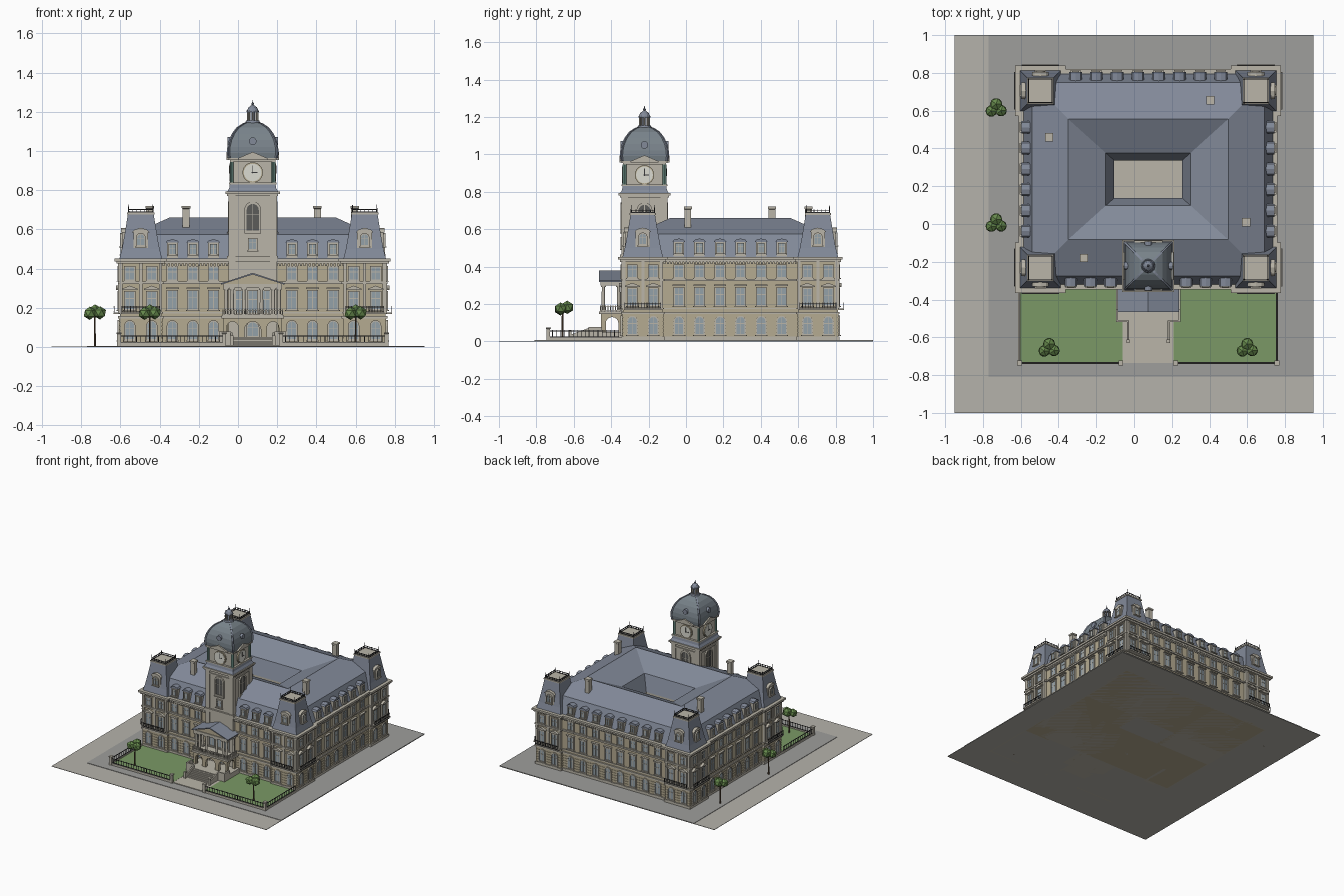
import bpy, bmesh, math
from mathutils import Matrix, Vector

if "Cube" in bpy.data.objects:
    bpy.data.objects.remove(bpy.data.objects["Cube"])

STONE, TRIM, ROOF = (.71, .67, .57), (.73, .71, .66), (.51, .54, .60)
GLASS, IRON, LEAF = (.58, .63, .66), (.22, .22, .23), (.40, .54, .30)
parts, I = {}, Matrix()
CX, CY = .075, .237            # centre of the building
HX, HY = .66, .557             # half sizes of the main walls
PX, PY, PH = .571, .468, .107  # corner pavilion centres and half width

def T(x, y, z=0): return Matrix.Translation((x, y, z))
def R(k): return Matrix.Rotation(k * math.pi / 2, 4, 'Z')
C = T(CX, CY)

def bm_of(name, col):
    return parts.setdefault(name, (bmesh.new(), col))[0]

def add(name, col, verts, faces, M=I):
    bm = bm_of(name, col)
    vs = [bm.verts.new(M @ Vector(v)) for v in verts]
    for f in faces:
        bm.faces.new([vs[i] for i in f])

def loft(name, col, rings, M=I, closed=False):
    """Stack of rectangles (half x, half y, z); closed joins last to first."""
    v = [(sx * a, sy * b, z) for a, b, z in rings for sx, sy in ((-1, -1), (1, -1), (1, 1), (-1, 1))]
    n = len(rings)
    f = [(4 * i + j, 4 * i + (j + 1) % 4, (4 * i + 4) % (4 * n) + (j + 1) % 4, (4 * i + 4) % (4 * n) + j)
         for i in range(n if closed else n - 1) for j in range(4)]
    if not closed:
        f += [(3, 2, 1, 0), tuple(range(4 * n - 4, 4 * n))]
    add(name, col, v, f, M)

def box(name, col, x0, x1, y0, y1, z0, z1, M=I):
    a, b = (x1 - x0) / 2, (y1 - y0) / 2
    loft(name, col, [(a, b, z0), (a, b, z1)], M @ T((x0 + x1) / 2, (y0 + y1) / 2))

def prism(name, col, pts, y0, y1, M=I):
    n = len(pts)
    v = [(x, y, z) for y in (y0, y1) for x, z in pts]
    add(name, col, v, [tuple(range(n)), tuple(range(2 * n - 1, n - 1, -1))] +
        [(i, (i + 1) % n, n + (i + 1) % n, n + i) for i in range(n)], M)

def frame(name, col, a, b, y0, y1, M=I):
    n = len(a)
    v = [(x, y, z) for p, y in ((a, y0), (b, y0), (b, y1), (a, y1)) for x, z in p]
    add(name, col, v, [(k * n + i, k * n + (i + 1) % n, (k + 1) % 4 * n + (i + 1) % n, (k + 1) % 4 * n + i)
                       for k in range(4) for i in range(n)], M)

def cyl(name, col, x, y, z0, z1, r0, r1=None, n=10, M=I):
    bmesh.ops.create_cone(bm_of(name, col), cap_ends=True, segments=n, radius1=r0,
                          radius2=r0 if r1 is None else r1, depth=z1 - z0, matrix=M @ T(x, y, (z0 + z1) / 2))

def ball(name, col, p, r, M=I, s=1):
    bmesh.ops.create_icosphere(bm_of(name, col), subdivisions=s, radius=r, matrix=M @ T(*p))

def outline(w, z0, z1, arch):
    r = w / 2
    if not arch:
        return [(-r, z0), (r, z0), (r, z1), (-r, z1)]
    return [(-r, z0), (r, z0)] + [(r * math.cos(t * math.pi / 8), z1 - r + r * math.sin(t * math.pi / 8)) for t in range(9)]

def window(M, u, y, w, z0, z1, arch=False, ped=False, t=.007, col=GLASS):
    """Window on the wall plane y of a side frame M: glass, surround, bars, sill."""
    W = M @ T(u, y)
    prism('window_glass' if col == GLASS else 'louvres', col, outline(w, z0, z1, arch), -.005, .01, W)
    frame('window_surrounds', TRIM, outline(w, z0, z1, arch), outline(w + 2 * t, z0 - t, z1 + t, arch), -.011, .01, W)
    box('window_bars', TRIM, -.0015, .0015, -.007, 0, z0, z1, W)
    box('window_bars', TRIM, -w / 2, w / 2, -.007, 0, z0 + (z1 - z0) * .6, z0 + (z1 - z0) * .6 + .003, W)
    box('window_sills', TRIM, -w / 2 - .012, w / 2 + .012, -.016, .01, z0 - t - .005, z0 - t, W)
    if ped:
        prism('window_pediments', TRIM, [(-.04, z1 + .012), (.04, z1 + .012), (.04, z1 + .017), (0, z1 + .033), (-.04, z1 + .017)], -.02, .01, W)

def blocks(name, col, z0, z1, e):
    """Four wings round the court plus four corner pavilions, grown by e."""
    for s in (-1, 1):
        for M, a, b, c in ((C, HX, HY, .10), (C @ R(1), HY, HX, .18)):
            lo, hi = sorted((s * (b + e), s * c))
            box(name, col, -a - e, a + e, lo, hi, z0, z1, M)
        for q in (-1, 1):
            loft(name, col, [(PH + e, PH + e, z0), (PH + e, PH + e, z1)], C @ T(s * PX, q * PY))

def railing(M, x0, x1, y, z0, z1, step=.015, w=.003, col=IRON, name='railings'):
    n = max(1, round((x1 - x0) / step))
    for i in range(n + 1):
        x = x0 + (x1 - x0) * i / n
        box(name, col, x - w / 2, x + w / 2, y - w / 2, y + w / 2, z0, z1, M)
    for z in (z0 + .004, z1 - .004):
        box(name, col, x0, x1, y - .002, y + .002, z - .002, z + .002, M)

# Ground: road, pavement, lawn, path, court floor
box('road', (.71, .70, .67), -.95, .95, -1, 1, 0, .003)
box('pavement', (.62, .62, .61), -.77, .95, -.81, 1, .001, .006)
for x0, x1 in ((-.61, -.06), (.21, .76)):
    box('lawn', (.48, .60, .40), x0, x1, -.735, -.33, .001, .012)
box('path', TRIM, -.06, .21, -.735, -.33, .001, .011)
box('court_floor', TRIM, -.11, .26, .13, .345, .005, .02)

# Walls, rusticated courses, belts and cornice
blocks('walls', STONE, 0, .44, 0)
blocks('plinth', TRIM, 0, .025, .008)
for i in range(6):
    blocks('rustication', STONE, .028 + i * .02, .045 + i * .02, .003)
for z0, z1, e in ((.146, .158, .01), (.172, .178, .006), (.322, .334, .01), (.425, .437, .016), (.437, .452, .026)):
    blocks('belts_and_cornice', TRIM, z0, z1, e)

# Mansard ring roof with central court
loft('main_roof', ROOF, [(.66, .557, .452), (.615, .512, .575), (.425, .32, .66), (.225, .14, .575), (.18, .10, .452)], C, True)
# Corner pavilion roofs
for sx in (-1, 1):
    for sy in (-1, 1):
        M = C @ T(sx * PX, sy * PY)
        loft('pavilion_roofs', ROOF, [(h, h, z) for h, z in ((.108, .452), (.096, .50), (.085, .56), (.075, .62), (.066, .675))], M)
        loft('pavilion_caps', TRIM, [(.07, .07, .675), (.07, .07, .685)], M)
        for k in range(4):
            railing(M @ R(k), -.062, .062, -.062, .685, .705, .02, name='cresting')
            cyl('cresting', IRON, .062, .062, .685, .728, .004, .001, 6, M @ R(k))

# Facades
for k in range(4):
    M = C @ R(k)
    L, H, P = (HX, HY, PX) if k % 2 == 0 else (HY, HX, PX - .103)
    mid = {0: (.2, .305, .41), 2: (.055, .165, .275, .385)}.get(k, (.055, .165, .275))
    for s in (-1, 1):
        for u in mid:
            window(M, s * u, -H, .044, .04, .13, True)
            window(M, s * u, -H, .044, .195, .285)
            box('window_hoods', TRIM, s * u - .033, s * u + .033, -H - .018, -H, .297, .303, M)
            window(M, s * u, -H, .044, .345, .405)
            # dormer
            D = M @ T(s * u, -H)
            box('dormers', TRIM, -.028, .028, -.004, .06, .455, .532, D)
            prism('dormer_roofs', ROOF, [(-.034, .532), (.034, .532), (.026, .543), (0, .55), (-.026, .543)], -.01, .07, D)
            window(M, s * u, -H - .004, .03, .475, .522, t=.004)
        Hp = H + .018
        for du in (-.056, .056):
            window(M, s * P + du, -Hp, .044, .04, .13, True)
            window(M, s * P + du, -Hp, .044, .195, .28, ped=True)
            window(M, s * P + du, -Hp, .044, .345, .405)
        # pavilion corner pilasters, balcony, large dormer
        for du in (-.1, 0, .1):
            for z0, z1 in ((.178, .322), (.334, .425)):
                box('pilasters', TRIM, s * P + du - .008, s * P + du + .008, -Hp - .008, -Hp + .01, z0, z1, M)
        box('balconies', TRIM, s * P - .1, s * P + .1, -Hp - .032, -Hp, .168, .176, M)
        railing(M, s * P - .097, s * P + .097, -Hp - .029, .176, .208)
        D = M @ T(s * P, -Hp)
        box('pavilion_dormers', TRIM, -.038, .038, .012, .07, .5, .585, D)
        prism('pavilion_dormers', TRIM, [(-.044, .585), (.044, .585), (.03, .6), (0, .608), (-.03, .6)], .006, .07, D)
        window(M, s * P, -Hp + .012, .036, .52, .575, True)
    n = round(2 * (P - PH) / .018)
    for i in range(n):
        u = -(P - PH) + (i + .5) * .018
        box('dentils', TRIM, u - .005, u + .005, -H - .014, -H, .413, .425, M)

# Chimneys
for x, y in ((-.45, .46), (.405, .655), (.595, .01), (-.265, -.18)):
    loft('chimneys', TRIM, [(.018, .018, .5), (.018, .018, .705), (.022, .022, .708), (.022, .022, .72)], T(x, y))

# Clock tower
TW = T(CX, -.222)
loft('tower_body', TRIM, [(.116, .116, 0), (.116, .116, .77)], TW)
for h, z0, z1 in ((.13, .45, .465), (.123, .74, .75), (.13, .77, .78), (.138, .78, .792), (.122, .83, .84), (.116, .945, .953), (.124, .953, .963)):
    loft('tower_cornices', TRIM, [(h, h, z0), (h, h, z1)], TW)
loft('tower_skirt_roof', ROOF, [(.13, .13, .792), (.12, .12, .81), (.116, .116, .832)], TW)
loft('clock_stage', TRIM, [(.106, .106, .83), (.106, .106, .95)], TW)
dome = [(.12, .963), (.124, .99), (.122, 1.02), (.114, 1.055), (.098, 1.09), (.075, 1.12), (.045, 1.14), (.03, 1.146)]
loft('dome', (.47, .51, .54), [(h, h, z) for h, z in dome], TW)
for k in range(4):
    M = TW @ R(k)
    for s in (-1, 1):
        box('tower_pilasters', TRIM, s * .105 - .018, s * .105 + .018, -.123, -.1, 0, .77, M)
    window(M, 0, -.116, .062, .595, .73, True, t=.012, col=(.36, .36, .35))
    window(M, 0, -.116, .036, .5, .55)
    cyl('clock_corner_columns', (.45, .60, .56), .107, .107, .84, .945, .01, n=8, M=M)
    # clock face, hands, gable
    F = M @ T(0, -.106, .89) @ Matrix.Rotation(math.pi / 2, 4, 'X')
    cyl('clock_rims', STONE, 0, 0, 0, .01, .052, n=24, M=F)
    cyl('clock_faces', (.86, .86, .82), 0, 0, .005, .013, .045, n=24, M=F)
    box('clock_hands', IRON, -.002, .002, -.005, .035, .013, .015, F)
    box('clock_hands', IRON, -.005, .024, -.002, .002, .013, .015, F)
    prism('clock_gables', TRIM, [(-.075, .955), (.075, .955), (.075, .963), (0, .995), (-.075, .963)], -.134, -.1, M)
    # dome rib and round window
    pts = [(h * 1.414, z) for h, z in dome]
    prism('dome_ribs', ROOF, [(r + .006, z) for r, z in pts] + [(r - .012, z) for r, z in reversed(pts)], -.005, .005,
          M @ Matrix.Rotation(math.pi / 4, 4, 'Z'))
    cyl('dome_round_windows', ROOF, 0, 0, -.03, .012, .02, n=12, M=M @ T(0, -.117, 1.05) @ Matrix.Rotation(math.pi / 2, 4, 'X'))
# Lantern
for z0, z1, r0, r1 in ((1.142, 1.155, .038, .034), (1.155, 1.2, .012, .012), (1.198, 1.206, .032, .032),
                       (1.206, 1.222, .029, .022), (1.222, 1.234, .022, .006), (1.234, 1.26, .004, .001)):
    cyl('lantern', ROOF, 0, 0, z0, z1, r0, r1, 12, TW)
for i in range(8):
    cyl('lantern_columns', TRIM, .026 * math.cos(i * math.pi / 4), .026 * math.sin(i * math.pi / 4), 1.155, 1.2, .004, n=6, M=TW)
ball('lantern_ball', ROOF, (0, 0, 1.24), .008, TW)

# Entrance portico: open arcade, balcony, columns, pediment
def bay(b, r, M):
    arc = [(r * math.cos(t * math.pi / 8), .13 - r + r * math.sin(t * math.pi / 8)) for t in range(9)]
    prism('portico_arcade', STONE, [(b, 0), (b, .145), (-b, .145), (-b, 0), (-r, 0)] + arc[::-1] + [(r, 0)], -.01, .01, M)
PT = T(CX, 0)
for u, b, r in ((-.103, .045, .03), (0, .058, .042), (.103, .045, .03)):
    bay(b, r, PT @ T(u, -.445))
for s in (-1, 1):
    bay(.05, .034, PT @ T(s * .138, -.395) @ R(1))
box('portico_balcony', TRIM, -.16, .16, -.465, -.33, .145, .16, PT)
railing(PT, -.152, .152, -.457, .16, .192, .014, .006, TRIM, 'portico_balustrade')
for s in (-1, 1):
    railing(PT @ T(s * .152, 0) @ R(1), -.457, -.35, 0, .16, .192, .014, .006, TRIM, 'portico_balustrade')
for x, y in [(x, -.442) for x in (-.135, -.105, -.045, .045, .105, .135)] + [(-.135, -.36), (.135, -.36)]:
    cyl('portico_columns', TRIM, x, y, .165, .295, .010, .008, 12, PT)
    for z in (.16, .292):
        box('portico_columns', TRIM, x - .013, x + .013, y - .013, y + .013, z, z + .008, PT)
box('portico_entablature', TRIM, -.15, .15, -.458, -.33, .3, .322, PT)
prism('portico_pediment', STONE, [(-.15, .322), (.15, .322), (0, .37)], -.452, -.33, PT)
prism('portico_roof', ROOF, [(-.162, .318), (0, .37), (.162, .318), (.162, .325), (0, .378), (-.162, .325)], -.466, -.33, PT)
for u in (-.065, 0, .065):
    window(PT, u, -.338, .042, .175, .285, t=.005)
window(PT, 0, -.338, .055, .055, .125, True)

# Front stairs with sloped side walls and piers
box('landing', TRIM, -.17, .17, -.52, -.33, 0, .05, PT)
for i in range(6):
    box('front_steps', TRIM, -.105, .105, -.535 - i * .014, -.515, 0, .044 - i * .006, PT)
for s in (-1, 1):
    S = PT @ T(s * .107, 0) @ R(1)
    prism('stair_walls', TRIM, [(-.62, 0), (-.51, 0), (-.51, .075), (-.62, .035)], -.005, .005, S)
    box('stair_piers', TRIM, s * .107 - .009, s * .107 + .009, -.629, -.611, 0, .06, PT)
    box('landing_parapet', TRIM, s * .165 - .006, s * .165 + .006, -.52, -.45, .05, .078, PT)
    box('landing_parapet', TRIM, s * .14 - .03, s * .14 + .03, -.52, -.51, .05, .078, PT)

# Front garden fence
for s in (-1, 1):
    x0, x1 = sorted((s * .145, s * .682))
    box('fence_kerb', TRIM, x0, x1, -.742, -.73, 0, .022, PT)
    railing(PT, x0, x1, -.736, .02, .06, .022, name='fence')
    box('fence_kerb', TRIM, s * .682 - .006, s * .682 + .006, -.742, -.34, 0, .022, PT)
    railing(PT @ T(s * .682, 0) @ R(1), -.736, -.36, 0, .02, .06, .022, name='fence')
    for u in (.145, .682):
        loft('fence_piers', TRIM, [(.01, .01, 0), (.01, .01, .066), (.013, .013, .068), (.013, .013, .075)], PT @ T(s * u, -.736))

# Trees
for x, y in ((-.73, .61), (-.73, 0), (-.45, -.66), (.6, -.66)):
    cyl('tree_trunks', (.36, .29, .22), x, y, 0, .16, .006, .004, 6)
    for dx, dy, dz, r in ((0, .025, .182, .036), (-.026, -.012, .172, .034), (.026, -.01, .174, .034)):
        ball('tree_crowns', LEAF, (x + dx, y + dy, dz), r)

# Turn every collected part into an object
def linear(c): return [((v + .055) / 1.055) ** 2.4 for v in c] + [1]
mats = {}
for name, (bm, col) in parts.items():
    bmesh.ops.recalc_face_normals(bm, faces=bm.faces)
    me = bpy.data.meshes.new(name)
    bm.to_mesh(me)
    bm.free()
    if col not in mats:
        mats[col] = bpy.data.materials.new('colour_%d' % len(mats))
        mats[col].diffuse_color = linear(col)
    me.materials.append(mats[col])
    bpy.context.collection.objects.link(bpy.data.objects.new(name, me))

for m in bpy.data.materials:
    if m.users and not m.is_grease_pencil:
        m.use_nodes = True
        m.node_tree.nodes["Principled BSDF"].inputs["Base Color"].default_value = m.diffuse_color
